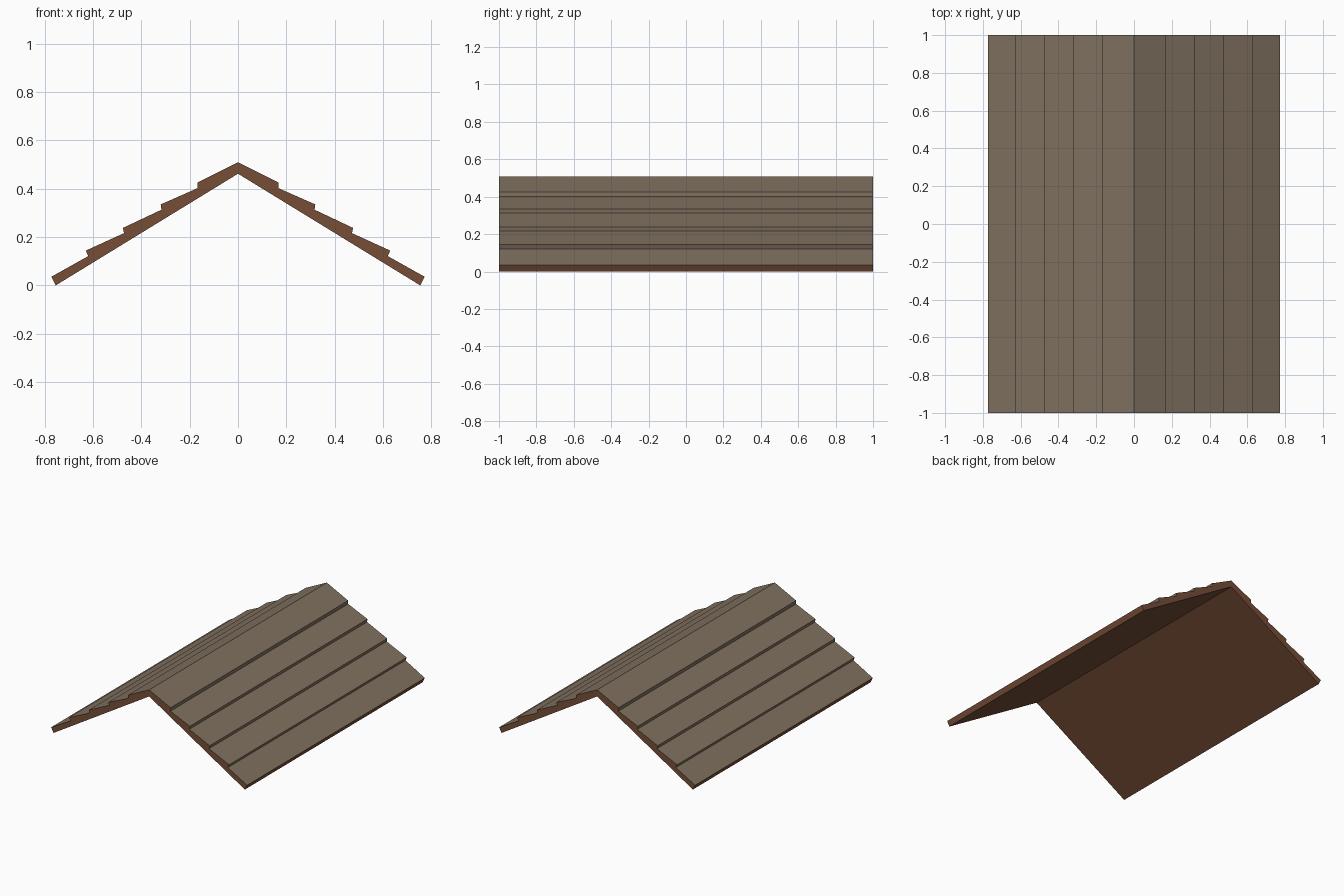
import bpy, bmesh

if "Cube" in bpy.data.objects:
    bpy.data.objects.remove(bpy.data.objects["Cube"])


def flat_material(name, rgb):
    mat = bpy.data.materials.new(name)
    mat.diffuse_color = (*rgb, 1.0)
    mat.use_nodes = True
    mat.node_tree.nodes["Principled BSDF"].inputs["Base Color"].default_value = mat.diffuse_color
    return mat


# Stepped outer outline of the right slope, ridge to eave (x, z)
outer = [(0.0, 0.509), (0.168, 0.426), (0.168, 0.402), (0.320, 0.335),
         (0.317, 0.313), (0.476, 0.238), (0.472, 0.216), (0.630, 0.144),
         (0.620, 0.121), (0.772, 0.036)]
# Plain underside, eave to ridge
inner = [(0.754, 0.0), (0.0, 0.462)]
HALF_LENGTH = 1.0

# Full gable profile: right half plus its mirror image
right = outer + inner
left = [(-x, z) for x, z in reversed(right) if x > 0]
profile = right + left
count = len(profile)

bm = bmesh.new()
front = [bm.verts.new((x, -HALF_LENGTH, z)) for x, z in profile]
back = [bm.verts.new((x, HALF_LENGTH, z)) for x, z in profile]

# Gable ends in bare wood
for ring in (front, back):
    bm.faces.new(ring).material_index = 1

# Long strips: boards and their steps weathered, eave edges and underside wood
last_board = len(outer) - 1
for i in range(count):
    j = (i + 1) % count
    face = bm.faces.new((front[i], front[j], back[j], back[i]))
    is_top = i < last_board or i >= count - last_board
    face.material_index = 0 if is_top else 1

bmesh.ops.recalc_face_normals(bm, faces=bm.faces)
mesh = bpy.data.meshes.new("roof")
bm.to_mesh(mesh)
bm.free()

mesh.materials.append(flat_material("weathered shingle", (0.215, 0.165, 0.115)))
mesh.materials.append(flat_material("brown wood", (0.18, 0.076, 0.039)))
roof = bpy.data.objects.new("gable_roof", mesh)
bpy.context.collection.objects.link(roof)
